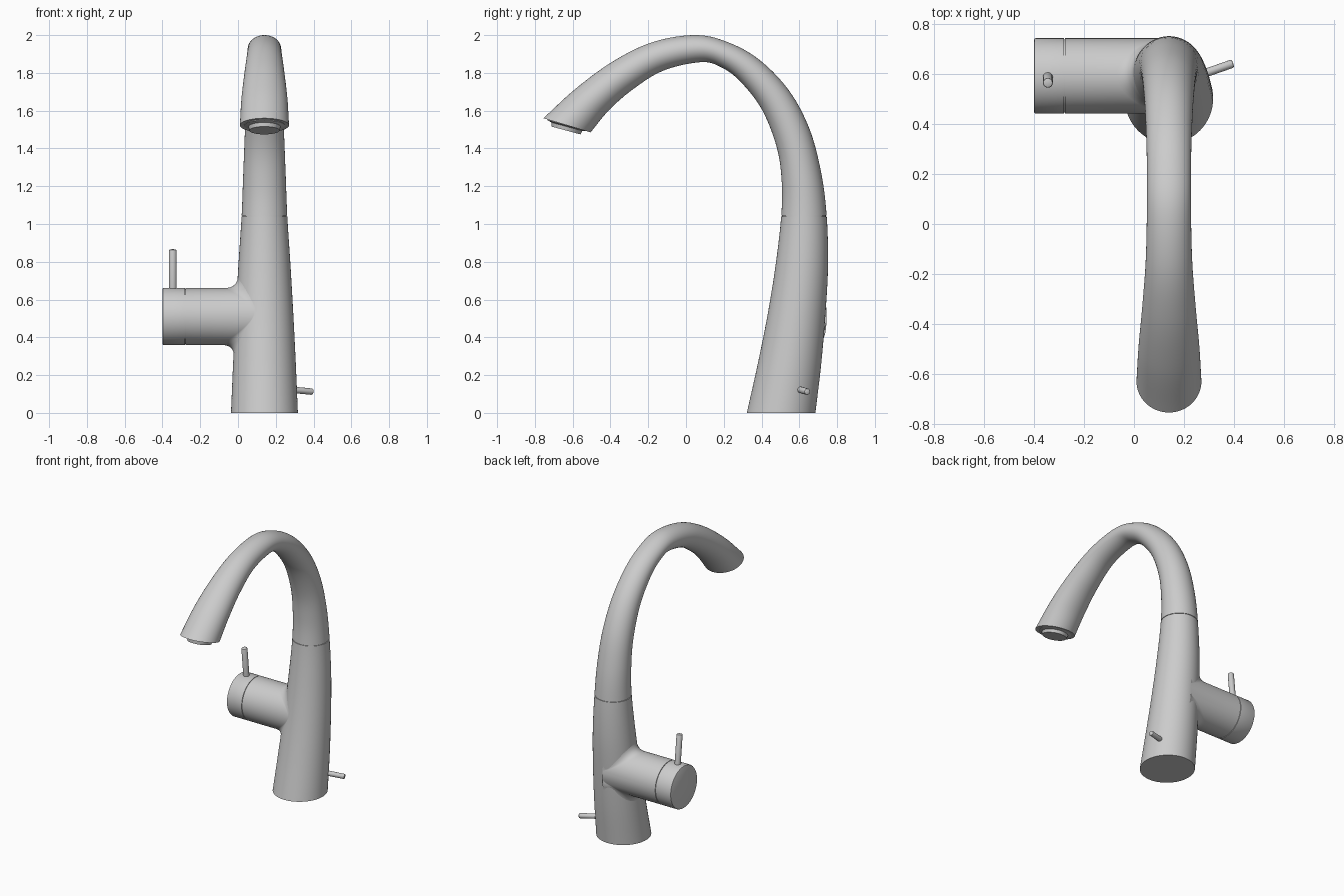
import bpy, bmesh, math
from mathutils import Vector

if "Cube" in bpy.data.objects:
    bpy.data.objects.remove(bpy.data.objects["Cube"])

CX = 0.14   # x of the body's centre plane
N = 64      # segments around the body

# Stations: outer y, outer z, inner y, inner z, half width in x
ST = [
    (0.685, 0.00, 0.322, 0.00, 0.177),
    (0.716, 0.26, 0.380, 0.26, 0.166),
    (0.738, 0.52, 0.432, 0.52, 0.153),
    (0.752, 0.78, 0.474, 0.78, 0.138),
    (0.745, 1.04, 0.504, 1.04, 0.121),
    (0.716, 1.27, 0.507, 1.22, 0.113),
    (0.655, 1.50, 0.482, 1.40, 0.105),
    (0.550, 1.70, 0.405, 1.60, 0.097),
    (0.400, 1.86, 0.292, 1.75, 0.091),
    (0.240, 1.955, 0.190, 1.828, 0.088),
    (0.060, 2.00, 0.080, 1.857, 0.088),
    (-0.170, 1.965, -0.120, 1.812, 0.093),
    (-0.380, 1.865, -0.285, 1.71, 0.107),
    (-0.580, 1.720, -0.410, 1.60, 0.122),
    (-0.755, 1.560, -0.505, 1.485, 0.130),
]
S = [Vector(s) for s in ST]
S = [2 * S[0] - S[1]] + S + [2 * S[-1] - S[-2]]
LAST = len(ST) - 1


def station(t):
    """Smoothly interpolated station at parameter t."""
    i = min(int(t), LAST - 1)
    u = t - i
    a, b, c, d = S[i:i + 4]
    return 0.5 * (2 * b + (c - a) * u + (2 * a - 5 * b + 4 * c - d) * u**2
                  + (3 * b - a - 3 * c + d) * u**3)


def ring(t, scale=1.0):
    yo, zo, yi, zi, w = station(t)
    pts = []
    for k in range(N):
        a = 2 * math.pi * k / N
        c, s = math.cos(a) * scale / 2, math.sin(a) * scale
        pts.append((CX + w * s, (yo + yi) / 2 + (yo - yi) * c,
                    (zo + zi) / 2 + (zo - zi) * c))
    return pts


def loft(name, rings, caps=(True, True)):
    """Skin a list of equal rings into a smooth-shaded object."""
    bm = bmesh.new()
    rows = [[bm.verts.new(p) for p in r] for r in rings]
    for r0, r1 in zip(rows, rows[1:]):
        n = len(r0)
        for k in range(n):
            bm.faces.new((r0[k], r0[(k + 1) % n], r1[(k + 1) % n], r1[k]))
    if caps[0]:
        bm.faces.new(rows[0])
    if caps[1]:
        bm.faces.new(rows[-1])
    bmesh.ops.recalc_face_normals(bm, faces=bm.faces[:])
    me = bpy.data.meshes.new(name)
    bm.to_mesh(me)
    bm.free()
    ob = bpy.data.objects.new(name, me)
    bpy.context.collection.objects.link(ob)
    bpy.ops.object.select_all(action='DESELECT')
    bpy.context.view_layer.objects.active = ob
    ob.select_set(True)
    bpy.ops.object.shade_smooth_by_angle(angle=math.radians(35))
    return ob


def lathe(name, p0, axis, profile, n=48):
    """Turn (distance, radius) pairs around an axis from p0."""
    p0, axis = Vector(p0), Vector(axis).normalized()
    u = axis.orthogonal().normalized()
    v = axis.cross(u)
    loft(name, [[p0 + axis * d + (u * math.cos(2 * math.pi * k / n)
                 + v * math.sin(2 * math.pi * k / n)) * r
                 for k in range(n)] for d, r in profile])


def pin(name, a, b, r):
    L = (Vector(b) - Vector(a)).length
    lathe(name, a, Vector(b) - Vector(a),
          [(0, r), (L - 0.006, r), (L - 0.002, r * 0.9), (L, r * 0.7)], 24)


# Lower body and curved spout, with a fine seam between them
loft("lower_body", [ring(i / 6) for i in range(25)])
loft("spout", [ring(4, 0.96), ring(4.02, 0.96), ring(4.02)]
     + [ring(4 + i / 8) for i in range(1, (LAST - 4) * 8 + 1)]
     + [ring(LAST, 0.93)])

# Aerator under the spout tip
lathe("aerator", (-0 + CX, -0.627, 1.527), (0, -0.26, -0.965),
      [(-0.02, 0.108), (0.006, 0.108), (0.012, 0.085), (0.033, 0.080)])

# Side valve housing, filleted into the body
VY, VZ, VR = 0.593, 0.51, 0.151


def body_x(y, z):
    yo, _, yi, _, w = station(z / 0.26)
    q = (y - (yo + yi) / 2) / ((yo - yi) / 2)
    return CX - w * math.sqrt(max(0.0, 1 - q * q))


def housing_ring(x=None, u=0.0):
    pts = []
    for k in range(N):
        a = 2 * math.pi * k / N
        c, s = math.cos(a), math.sin(a)
        f = 0.065 * s * s
        x1 = body_x(VY + c * VR, VZ + s * VR)
        r2 = VR + f
        x2 = body_x(VY + c * r2, VZ + s * r2) + 0.002
        px = x if x is not None else ((1 - u)**2 * (x1 - f)
                                      + 2 * u * (1 - u) * x1 + u * u * x2)
        r = VR + f * u * u
        pts.append((px, VY + c * r, VZ + s * r))
    return pts


loft("valve_housing", [housing_ring(x=-0.277)]
     + [housing_ring(u=i / 8) for i in range(9)], (True, False))

# Turning knob, its lever and the small side pin
lathe("valve_knob", (-0.27, VY, VZ), (-1, 0, 0),
      [(0, 0.146), (0.011, 0.146), (0.011, VR), (0.124, VR),
       (0.128, 0.149), (0.130, 0.145)], 64)
pin("lever", (-0.345, 0.59, 0.63), (-0.345, 0.565, 0.865), 0.02)
pin("side_pin", (0.25, 0.592, 0.126), (0.396, 0.643, 0.112), 0.017)
